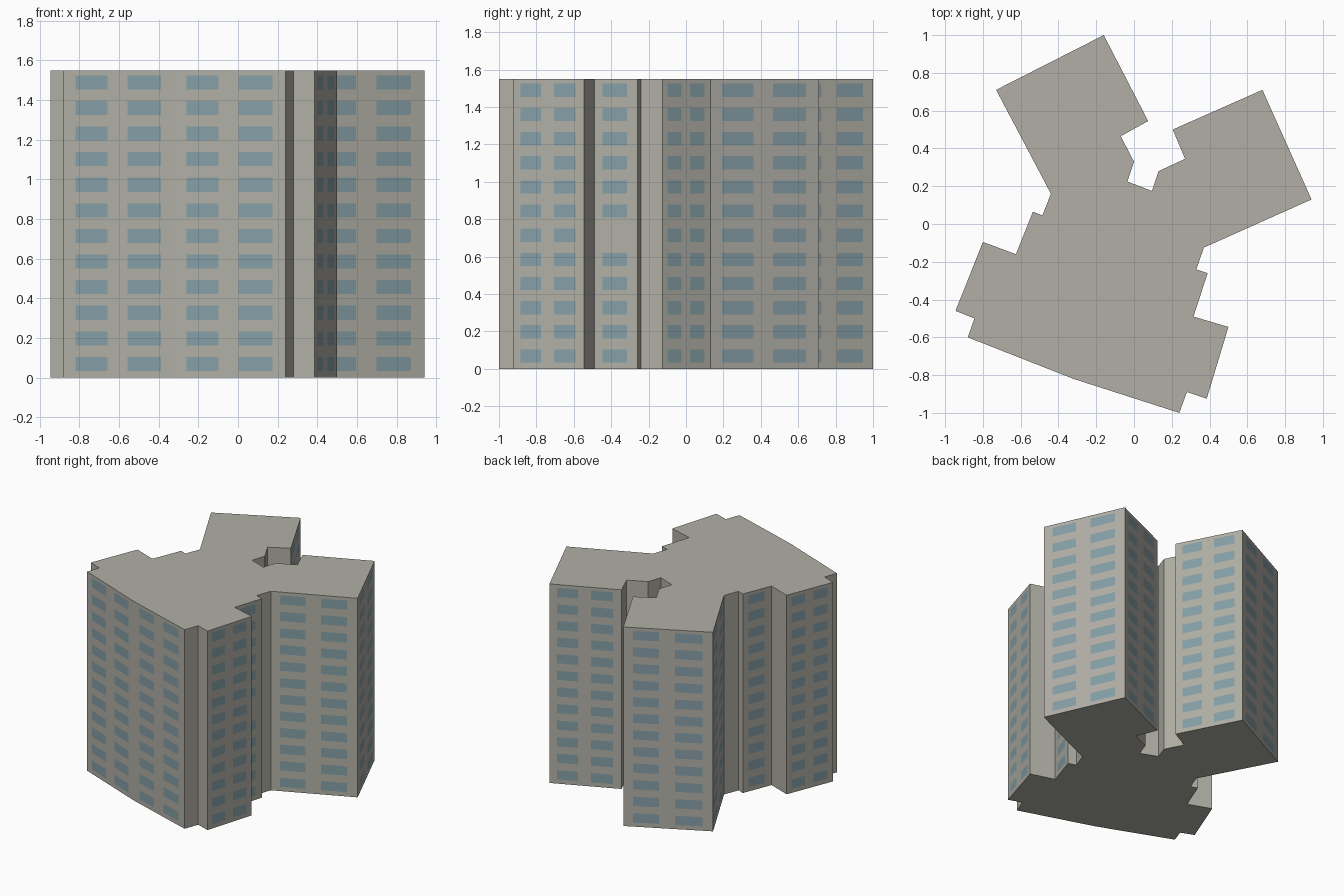
import bpy
import bmesh
from mathutils import Vector

if "Cube" in bpy.data.objects:
    bpy.data.objects.remove(bpy.data.objects["Cube"], do_unlink=True)

HEIGHT = 1.55
FLOORS = 12
STOREY = HEIGHT / FLOORS
SILL, HEAD = 0.033, 0.104


def make_material(name, colour):
    mat = bpy.data.materials.new(name)
    mat.use_nodes = True
    mat.diffuse_color = colour
    mat.node_tree.nodes["Principled BSDF"].inputs["Base Color"].default_value = colour
    return mat


# Footprint of the three-winged tower, counter-clockwise
OUTLINE = [Vector(p) for p in (
    # front wing
    (-0.88, -0.60), (-0.32, -0.82), (0.24, -1.0), (0.28, -0.89), (0.385, -0.925),
    (0.50, -0.545), (0.315, -0.49), (0.39, -0.26), (0.33, -0.24), (0.37, -0.125),
    # back wing on the left
    (0.94, 0.13), (0.68, 0.71), (0.205, 0.50), (0.27, 0.345), (0.13, 0.28),
    # notch between the wings
    (0.095, 0.175), (-0.035, 0.225), (0.0, 0.33), (-0.07, 0.465),
    # back wing on the right
    (0.075, 0.545), (-0.16, 1.0), (-0.73, 0.71), (-0.44, 0.16), (-0.485, 0.045),
    (-0.535, 0.065), (-0.625, -0.16), (-0.80, -0.095), (-0.945, -0.46), (-0.845, -0.50),
)]


def window_spans(length):
    """Window columns along a wall, as fractions of its length."""
    if length > 0.35:
        return [(0.107, 0.397), (0.578, 0.88)]
    if length > 0.22:
        return [(0.19, 0.76)]
    return []


# Stations around the outline: position, wall index, whether a window follows
stations = []
for i, a in enumerate(OUTLINE):
    b = OUTLINE[(i + 1) % len(OUTLINE)]
    stations.append((a, i, False))
    for start, end in window_spans((b - a).length):
        stations.append((a.lerp(b, start), i, True))
        stations.append((a.lerp(b, end), i, False))

# Levels: ground, the sill and head of every storey, roof
levels = [0.0]
for floor in range(FLOORS):
    levels += [floor * STOREY + SILL, floor * STOREY + HEAD]
levels.append(HEIGHT)

# Walls with flush windows, closed by a flat roof and base
BLANK = (6, 5)  # wall and storey left without a window
bm = bmesh.new()
rings = [[bm.verts.new((p.x, p.y, z)) for p, _, _ in stations] for z in levels]
count = len(stations)
for row in range(len(levels) - 1):
    for s, (_, wall, glazed) in enumerate(stations):
        t = (s + 1) % count
        face = bm.faces.new((rings[row][s], rings[row][t],
                             rings[row + 1][t], rings[row + 1][s]))
        if glazed and row % 2 == 1 and (wall, row // 2) != BLANK:
            face.material_index = 1
bm.faces.new(rings[-1])
bm.faces.new(list(reversed(rings[0])))

mesh = bpy.data.meshes.new("tower_block")
bm.to_mesh(mesh)
bm.free()
mesh.materials.append(make_material("warm grey concrete", (0.44, 0.43, 0.38, 1)))
mesh.materials.append(make_material("blue grey glass", (0.235, 0.345, 0.385, 1)))
tower = bpy.data.objects.new("tower_block", mesh)
bpy.context.collection.objects.link(tower)
